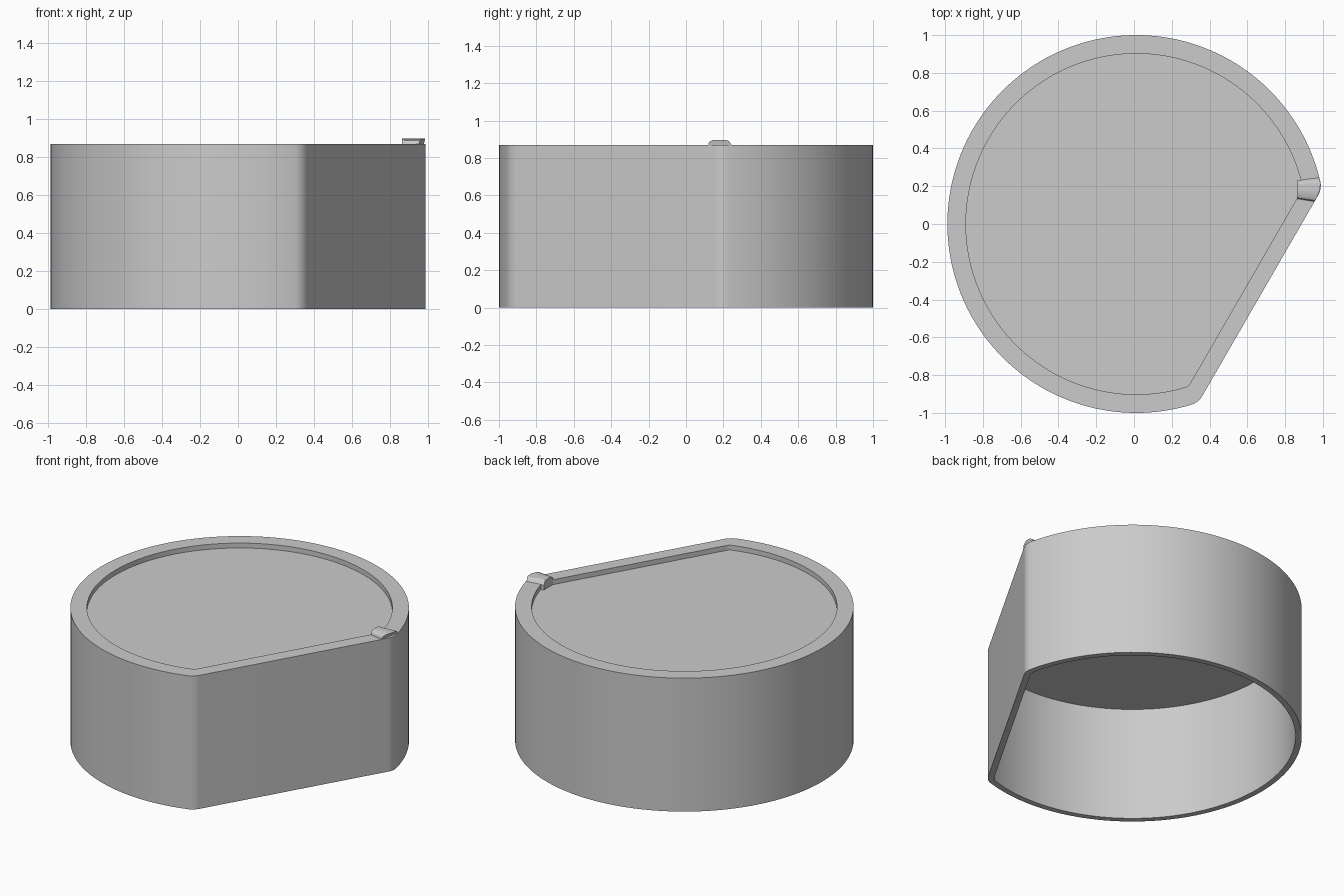
import bpy, bmesh
from math import acos, asin, cos, sin, sqrt, radians, pi

if "Cube" in bpy.data.objects:
    bpy.data.objects.remove(bpy.data.objects["Cube"], do_unlink=True)

CX = 0.012           # centre of the round part
FLAT_DIR = radians(-30)   # direction the flat side faces
RADIUS, FLAT, FILLET = 1.0, 0.758, 0.1
TOP, FLOOR, CEILING = 0.87, 0.838, 0.743

grey = bpy.data.materials.new("plain grey")
grey.use_nodes = True
colour = (0.6, 0.6, 0.6, 1)
grey.diffuse_color = colour
grey.node_tree.nodes["Principled BSDF"].inputs["Base Color"].default_value = colour


def outline(r, d, f, big=128, small=10):
    """Circle of radius r cut by a flat at distance d, corners rounded by f."""
    half = acos((d - f) / (r - f))
    pts = []

    def arc(cx, cy, rad, a0, a1, n):
        for i in range(n + 1):
            a = a0 + (a1 - a0) * i / n
            pts.append((cx + rad * cos(a), cy + rad * sin(a)))

    a, b = FLAT_DIR + half, FLAT_DIR - half
    arc(CX, 0, r, a, b + 2 * pi, big)
    k = r - f
    arc(CX + k * cos(b), k * sin(b), f, b + 0.02, FLAT_DIR - 0.0, small)
    arc(CX + k * cos(a), k * sin(a), f, FLAT_DIR, a - 0.02, small)
    return pts


def skin(name, loops):
    """Join successive loops of points with quads and cap both ends."""
    bm = bmesh.new()
    rings = [[bm.verts.new(p) for p in loop] for loop in loops]
    n = len(rings[0])
    for lo, hi in zip(rings, rings[1:]):
        for i in range(n):
            j = (i + 1) % n
            bm.faces.new((lo[i], lo[j], hi[j], hi[i]))
    bm.faces.new(rings[0])
    bm.faces.new(rings[-1])
    bmesh.ops.recalc_face_normals(bm, faces=bm.faces)
    mesh = bpy.data.meshes.new(name)
    bm.to_mesh(mesh)
    bm.free()
    mesh.materials.append(grey)
    obj = bpy.data.objects.new(name, mesh)
    bpy.context.collection.objects.link(obj)
    bpy.ops.object.select_all(action='DESELECT')
    obj.select_set(True)
    bpy.context.view_layer.objects.active = obj
    bpy.ops.object.shade_smooth_by_angle(angle=radians(30))
    return obj


# Hollow cap: cavity, outer wall, rim and shallow recess in one skin
outer = outline(RADIUS, FLAT, FILLET)
cavity = outline(RADIUS - 0.037, FLAT - 0.037, FILLET - 0.037)
recess = outline(0.902, 0.669, 0.05)
sections = [(cavity, CEILING), (cavity, 0), (outer, 0), (outer, TOP),
            (recess, TOP), (recess, FLOOR)]
skin("cap_body", [[(x, y, z) for x, y in pts] for pts, z in sections])

# Small domed tab on the rim at the rear corner of the flat
corner = FLAT_DIR + acos((FLAT - FILLET) / (RADIUS - FILLET))
fx, fy = CX + (RADIUS - FILLET) * cos(corner), (RADIUS - FILLET) * sin(corner)


def rim_x(y):
    """Outer wall position at depth y near the rounded corner."""
    if y - fy < -FILLET / 2:
        return CX + (FLAT + y * 0.5) / cos(FLAT_DIR)
    return fx + sqrt(FILLET ** 2 - (y - fy) ** 2)


profile = [(-1, FLOOR), (-1, 0.875), (-0.9, 0.886), (-0.65, 0.895), (0, 0.897),
           (0.6, 0.895), (0.8, 0.887), (0.9, 0.875), (1, TOP), (1, FLOOR)]
inner_end = [(0.864, 0.182 + 0.048 * t, z) for t, z in profile]
outer_end = [(rim_x(0.182 + 0.063 * t) - 0.001, 0.182 + 0.063 * t, z) for t, z in profile]
skin("locating_tab", [inner_end, outer_end])
